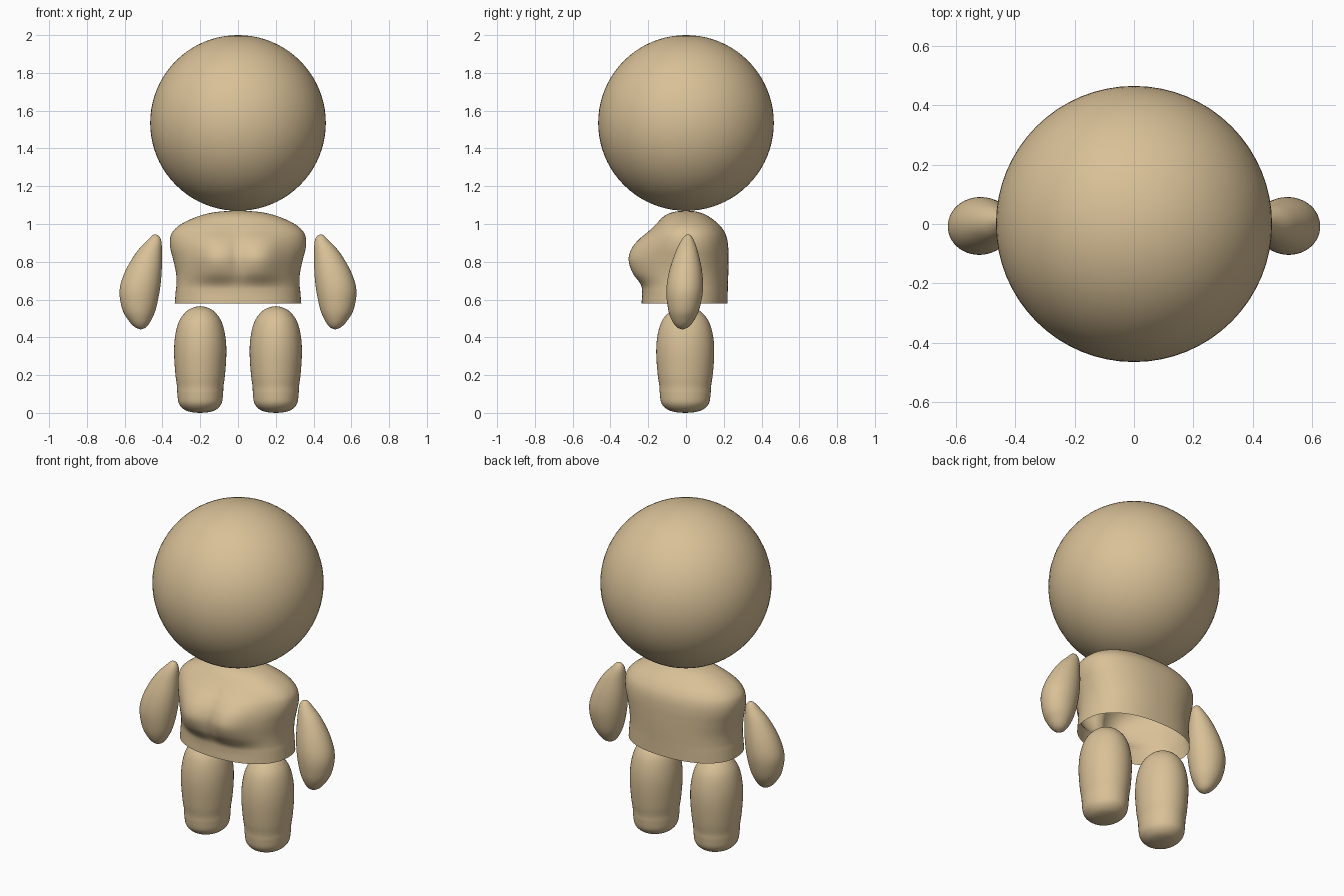
import bpy
import bmesh
from math import cos, sin, pi, exp

if "Cube" in bpy.data.objects:
    bpy.data.objects.remove(bpy.data.objects["Cube"])

tan = bpy.data.materials.new("tan")
tan.use_nodes = True
COLOUR = (0.69, 0.53, 0.31, 1)
tan.diffuse_color = COLOUR
tan.node_tree.nodes["Principled BSDF"].inputs["Base Color"].default_value = COLOUR


def finish(name, bm):
    """Turn a bmesh into a smooth, coloured object."""
    bmesh.ops.remove_doubles(bm, verts=bm.verts, dist=0.0001)
    bmesh.ops.recalc_face_normals(bm, faces=bm.faces)
    for face in bm.faces:
        face.smooth = True
    mesh = bpy.data.meshes.new(name)
    bm.to_mesh(mesh)
    bm.free()
    mesh.materials.append(tan)
    obj = bpy.data.objects.new(name, mesh)
    bpy.context.collection.objects.link(obj)
    return obj


def smooth_rows(rows, steps=5):
    """Catmull-Rom interpolation between the rows of a profile."""
    out = []
    for i in range(len(rows) - 1):
        quad = (rows[max(i - 1, 0)], rows[i], rows[i + 1], rows[min(i + 2, len(rows) - 1)])
        for s in range(steps):
            t = s / steps
            out.append([b + t * (c - a) / 2 + t * t * (a - 2.5 * b + 2 * c - d / 2)
                        + t ** 3 * (1.5 * (b - c) + (d - a) / 2)
                        for a, b, c, d in zip(*quad)])
    return out + [list(rows[-1])]


def loft(name, rows, ring, sides=64):
    """Skin the rings that ring(row, angle) gives for each profile row."""
    bm = bmesh.new()
    loops = [[bm.verts.new(ring(row, 2 * pi * k / sides)) for k in range(sides)]
             for row in smooth_rows(rows)]
    for low, high in zip(loops, loops[1:]):
        for k in range(sides):
            n = (k + 1) % sides
            bm.faces.new((low[k], low[n], high[n], high[k]))
    return finish(name, bm)


# Head
bm = bmesh.new()
bmesh.ops.create_uvsphere(bm, u_segments=64, v_segments=40, radius=0.465)
finish("head", bm).location.z = 1.535

# Torso, open below: height, half width, back depth, front depth, chest bulge
TORSO = [
    (0.58, 0.335, 0.22, 0.235, 0), (0.64, 0.33, 0.221, 0.233, 0),
    (0.68, 0.326, 0.222, 0.23, 0.012), (0.74, 0.328, 0.224, 0.222, 0.064),
    (0.81, 0.343, 0.225, 0.212, 0.095), (0.87, 0.358, 0.224, 0.202, 0.088),
    (0.92, 0.36, 0.218, 0.19, 0.06), (0.96, 0.345, 0.203, 0.178, 0.024),
    (1.0, 0.3, 0.172, 0.155, 0.004), (1.04, 0.213, 0.12, 0.118, 0),
    (1.062, 0.125, 0.07, 0.072, 0), (1.073, 0, 0, 0, 0),
]


def power(v, e=0.88):
    return abs(v) ** e * (1 if v > 0 else -1)


def torso_ring(row, a):
    z, width, back, front, bulge = row
    x = width * power(cos(a))
    y = power(sin(a)) * (back if sin(a) > 0 else front)
    if sin(a) < 0:
        # two soft mounds with a shallow valley between them
        mounds = exp(-((abs(x) - 0.12) / 0.13) ** 2) + 0.25 * exp(-(x / 0.08) ** 2)
        y -= bulge * mounds * min(1, -sin(a) * 1.6)
    return x, y, z


loft("torso", TORSO, torso_ring, 96)

# Arms: height, inner edge, outer edge, half depth, depth centre
ARM = [
    (0.945, 0.44, 0.44, 0, 0.01), (0.938, 0.42, 0.455, 0.016, 0.01),
    (0.91, 0.406, 0.483, 0.035, 0.008), (0.85, 0.403, 0.538, 0.06, 0.004),
    (0.75, 0.404, 0.597, 0.087, -0.002), (0.65, 0.414, 0.627, 0.097, -0.007),
    (0.55, 0.435, 0.613, 0.083, -0.012), (0.49, 0.46, 0.58, 0.059, -0.016),
    (0.455, 0.485, 0.547, 0.032, -0.018), (0.441, 0.515, 0.515, 0, -0.02),
]

# Legs: height, radius
LEG = [
    (0, 0), (0.004, 0.045), (0.018, 0.085), (0.05, 0.113), (0.1, 0.121),
    (0.14, 0.123), (0.2, 0.131), (0.3, 0.138), (0.38, 0.136), (0.45, 0.124),
    (0.5, 0.104), (0.54, 0.07), (0.559, 0.033), (0.565, 0),
]

for side, sign in (("left", 1), ("right", -1)):
    def arm_ring(row, a):
        z, inner, outer, depth, centre = row
        x = (inner + outer) / 2 + (outer - inner) / 2 * cos(a)
        return sign * x, centre + depth * sin(a), z

    def leg_ring(row, a):
        z, r = row
        return sign * 0.2 + r * cos(a), -0.004 + 1.11 * r * sin(a), z

    loft(side + "_arm", ARM, arm_ring, 48)
    loft(side + "_leg", LEG, leg_ring, 48)
